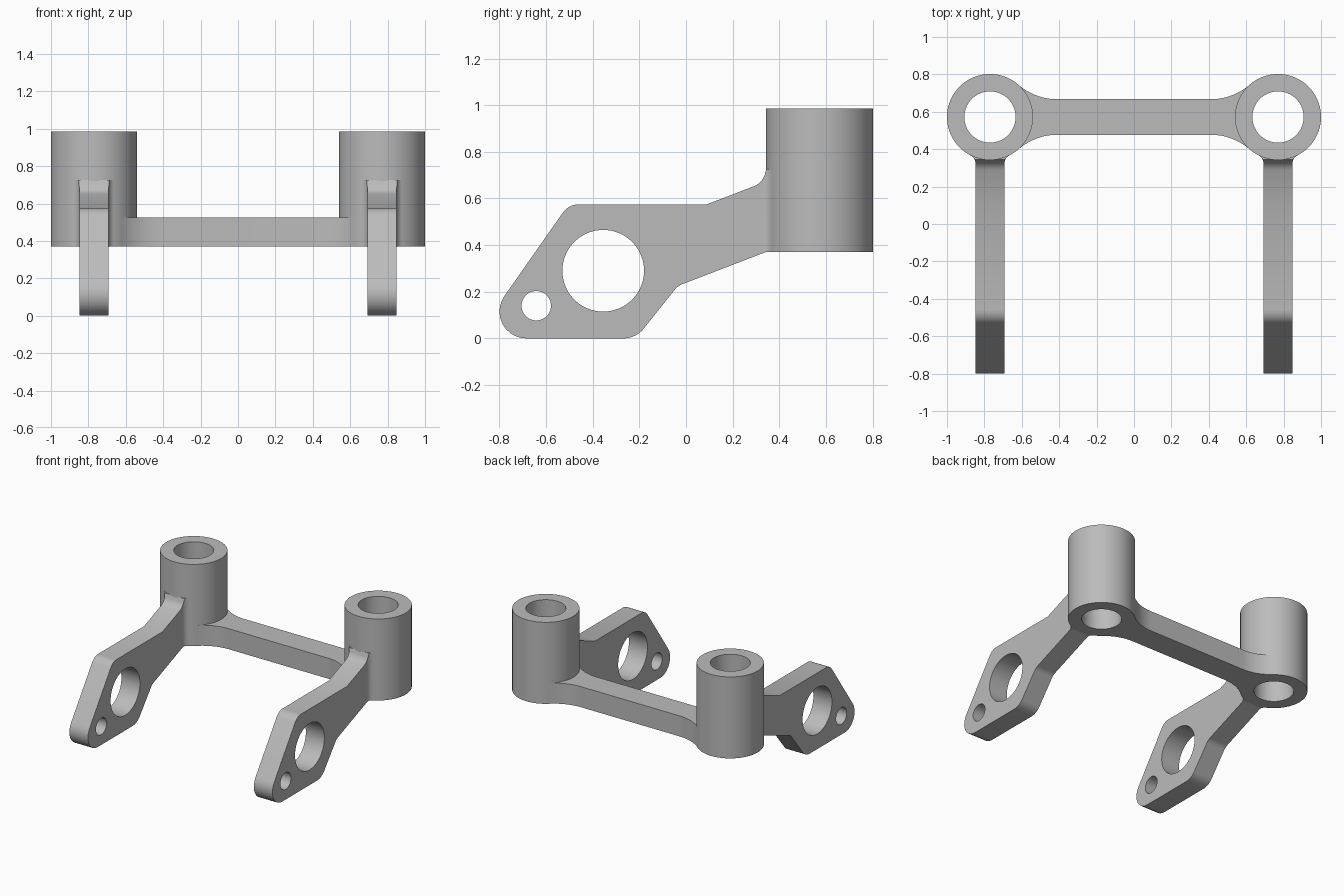
import bpy, bmesh
from math import sin, cos, pi, sqrt, atan2, tan
from mathutils import Vector, Matrix

if "Cube" in bpy.data.objects:
    bpy.data.objects.remove(bpy.data.objects["Cube"])

grey = bpy.data.materials.new("plain grey")
grey.use_nodes = True
colour = (0.5, 0.5, 0.5, 1)
grey.diffuse_color = colour
grey.node_tree.nodes["Principled BSDF"].inputs["Base Color"].default_value = colour

# Shared dimensions
POST_X, POST_Y, POST_R, BORE_R = 0.77, 0.572, 0.23, 0.137
BASE_Z, POST_TOP, BAR_TOP = 0.37, 0.985, 0.525
ARM_HALF = 0.0775
FRONT_Y = POST_Y - POST_R
SLOPE = 0.383


def arc(cx, cy, r, a0, a1, n):
    return [(cx + r * cos(a0 + (a1 - a0) * i / n),
             cy + r * sin(a0 + (a1 - a0) * i / n)) for i in range(n + 1)]


def circle(cx, cy, r, n=96):
    return arc(cx, cy, r, 0, 2 * pi, n)[:-1]


def rounded(corners, n=10):
    """Polygon of (x, y, radius) with each corner rounded."""
    pts = []
    for i, (x, y, r) in enumerate(corners):
        p = Vector((x, y))
        if r == 0:
            pts.append((x, y))
            continue
        a = (Vector(corners[i - 1][:2]) - p).normalized()
        b = (Vector(corners[(i + 1) % len(corners)][:2]) - p).normalized()
        half = a.angle(b) / 2
        c = p + (a + b).normalized() * r / sin(half)
        s, e = p + a * r / tan(half) - c, p + b * r / tan(half) - c
        a0 = atan2(s.y, s.x)
        turn = (atan2(e.y, e.x) - a0 + pi) % (2 * pi) - pi
        pts += arc(c.x, c.y, r, a0, a0 + turn, n)
    return pts


def finish(name, bm):
    bmesh.ops.remove_doubles(bm, verts=bm.verts, dist=1e-5)
    bmesh.ops.recalc_face_normals(bm, faces=bm.faces)
    mesh = bpy.data.meshes.new(name)
    bm.to_mesh(mesh)
    bm.free()
    mesh.materials.append(grey)
    ob = bpy.data.objects.new(name, mesh)
    bpy.context.collection.objects.link(ob)
    bpy.ops.object.select_all(action="DESELECT")
    ob.select_set(True)
    bpy.context.view_layer.objects.active = ob
    bpy.ops.object.shade_smooth_by_angle(angle=0.5)
    return ob


def plate(name, loops, depth, matrix):
    """Extrude an outline with holes, centred on its plane."""
    cu = bpy.data.curves.new(name + " outline", "CURVE")
    cu.dimensions, cu.fill_mode, cu.extrude = "2D", "BOTH", depth / 2
    for loop in loops:
        sp = cu.splines.new("POLY")
        sp.points.add(len(loop) - 1)
        for pt, (x, y) in zip(sp.points, loop):
            pt.co = (x, y, 0, 1)
        sp.use_cyclic_u = True
    tmp = bpy.data.objects.new("outline", cu)
    bpy.context.collection.objects.link(tmp)
    mesh = bpy.data.meshes.new_from_object(
        tmp.evaluated_get(bpy.context.evaluated_depsgraph_get()))
    bm = bmesh.new()
    bm.from_mesh(mesh)
    bpy.data.objects.remove(tmp)
    bpy.data.curves.remove(cu)
    bpy.data.meshes.remove(mesh)
    bm.transform(matrix)
    return finish(name, bm)


# Cross bar, flaring tangentially into both posts
bar_half, flare_x = 0.095, 0.41
dx = POST_X - flare_x
flare_r = (dx**2 + bar_half**2 - POST_R**2) / (2 * (POST_R - bar_half))
ang = atan2(bar_half + flare_r, dx)
quarter = arc(flare_x, bar_half + flare_r, flare_r, -pi / 2, -ang, 16)
inner = arc(POST_X, 0, 0.18, pi - ang, pi, 12)
quarter += inner
right_half = quarter + [(x, -y) for x, y in reversed(quarter[:-1])]
outline = right_half + [(-x, y) for x, y in reversed(right_half)]
plate("cross_bar", [[(x, y + POST_Y) for x, y in outline]], BAR_TOP - BASE_Z,
      Matrix.Translation((0, 0, (BAR_TOP + BASE_Z) / 2)))

# Side profile of an arm, with its two holes
root_y, blend_r, side_r = 0.292, 0.08, 0.05
top_corner = 0.672
arm_outline = rounded([
    (root_y, BASE_Z + SLOPE * (root_y - FRONT_Y), 0), (-0.035, 0.225, 0.08),
    (-0.215, 0, 0.11), (-0.906, 0, 0.115), (-0.503, 0.575, 0.085),
    (0.09, 0.575, 0), (root_y, top_corner + SLOPE * (root_y - FRONT_Y), 0)])
arm_loops = [arm_outline, circle(-0.355, 0.29, 0.175), circle(-0.642, 0.14, 0.063)]
to_side = Matrix(((0, 0, 1, 0), (1, 0, 0, 0), (0, 1, 0, 0), (0, 0, 0, 1)))


def arm_root(name, x):
    """Blend from the arm into the post, widening and rising."""
    bm = bmesh.new()
    cw = ARM_HALF + side_r
    cy = POST_Y - sqrt((POST_R + side_r)**2 - cw**2)
    rings = []
    for i in range(21):
        y = root_y + (0.368 - root_y) * i / 20
        w = cw - sqrt(side_r**2 - max(0, y - cy)**2)
        t = min(y, FRONT_Y) - (FRONT_Y - blend_r)
        top = 0.727 - sqrt(max(0, blend_r**2 - t**2))
        low = BASE_Z + SLOPE * min(0, y - FRONT_Y)
        rings.append([bm.verts.new((x + sx * w, y, z)) for sx, z in
                      ((-1, low), (1, low), (1, top), (-1, top))])
    for a, b in zip(rings, rings[1:]):
        for k in range(4):
            bm.faces.new((a[k], a[k - 1], b[k - 1], b[k]))
    bm.faces.new(rings[-1])
    finish(name, bm)


for side, s in (("left", 1), ("right", -1)):
    x = s * POST_X
    plate(side + "_post", [circle(x, POST_Y, POST_R), circle(x, POST_Y, BORE_R)],
          POST_TOP - BASE_Z, Matrix.Translation((0, 0, (POST_TOP + BASE_Z) / 2)))
    plate(side + "_arm", arm_loops, 2 * ARM_HALF,
          Matrix.Translation((x, 0, 0)) @ to_side)
    arm_root(side + "_arm_root", x)
